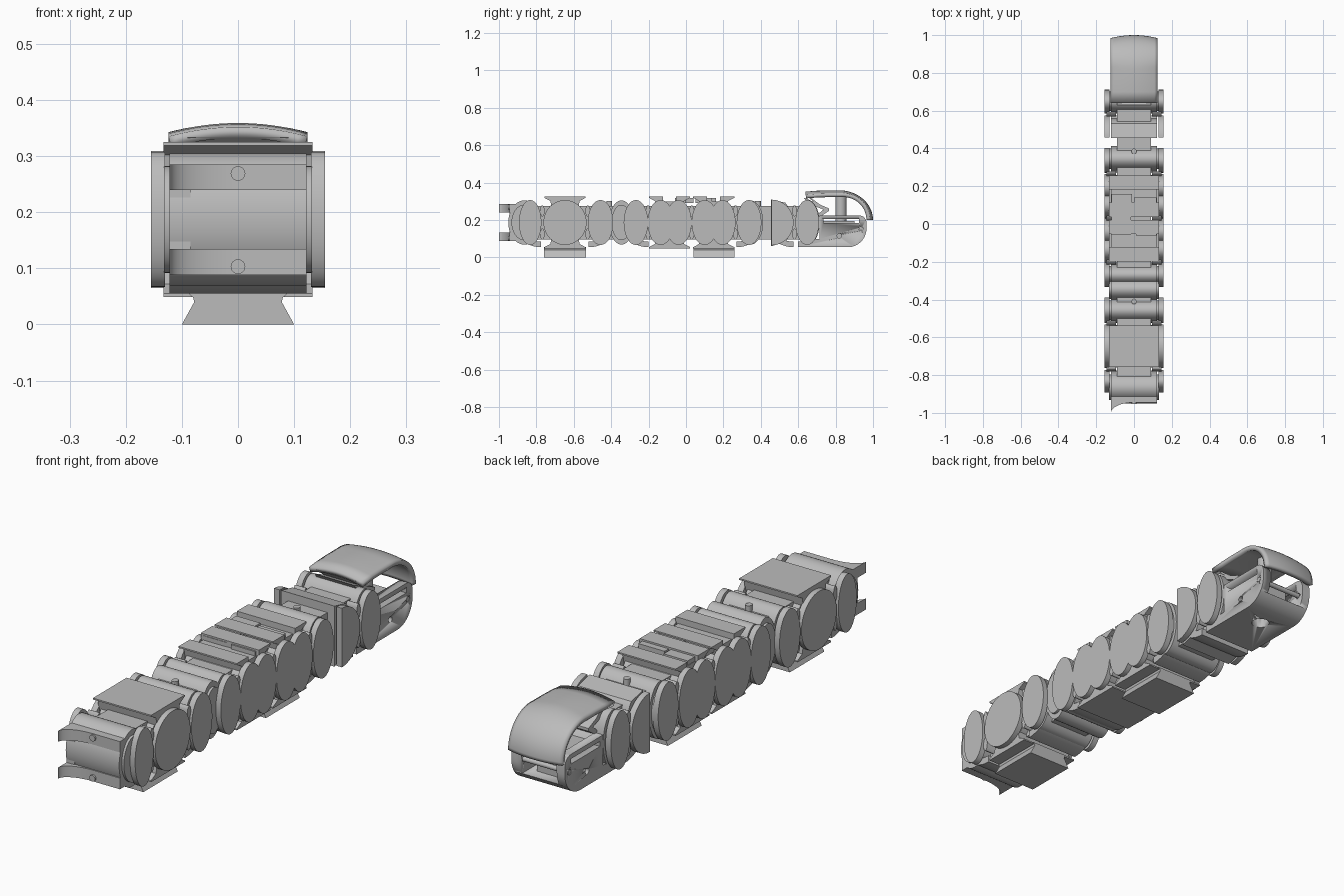
import bpy, bmesh, math

cube = bpy.data.objects.get("Cube")
if cube:
    bpy.data.objects.remove(cube)

grey = bpy.data.materials.new("plain_grey")
grey.use_nodes = True
grey.diffuse_color = (0.5, 0.5, 0.5, 1)
grey.node_tree.nodes["Principled BSDF"].inputs["Base Color"].default_value = (0.5, 0.5, 0.5, 1)

ZC = 0.187  # height of the joint axis
W = 0.122   # half width of the bodies


def finish(name, bm):
    bmesh.ops.recalc_face_normals(bm, faces=bm.faces)
    mesh = bpy.data.meshes.new(name)
    bm.to_mesh(mesh)
    bm.free()
    mesh.materials.append(grey)
    ob = bpy.data.objects.new(name, mesh)
    bpy.context.collection.objects.link(ob)
    bpy.ops.object.select_all(action='DESELECT')
    ob.select_set(True)
    bpy.context.view_layer.objects.active = ob
    bpy.ops.object.shade_smooth_by_angle(angle=math.radians(30))
    return ob


def prism(name, outline, lo, hi, axis='x'):
    """Extrude a 2D outline: (y, z) along x, (x, z) along y or (x, y) along z."""
    place = {'x': lambda p, t: (t, p[0], p[1]),
             'y': lambda p, t: (p[0], t, p[1]),
             'z': lambda p, t: (p[0], p[1], t)}[axis]
    bm = bmesh.new()
    a = [bm.verts.new(place(p, lo)) for p in outline]
    b = [bm.verts.new(place(p, hi)) for p in outline]
    bm.faces.new(a)
    bm.faces.new(b)
    for i in range(len(a)):
        j = (i + 1) % len(a)
        bm.faces.new((a[i], a[j], b[j], b[i]))
    return finish(name, bm)


def box(name, x0, x1, y0, y1, z0, z1):
    return prism(name, [(y0, z0), (y1, z0), (y1, z1), (y0, z1)], x0, x1)


def arc(c, d, rx, ry, a0, a1, n=16):
    """Points on an ellipse between two angles in degrees."""
    return [(c + rx * math.cos(math.radians(a0 + (a1 - a0) * i / n)),
             d + ry * math.sin(math.radians(a0 + (a1 - a0) * i / n))) for i in range(n + 1)]


def oval(c, d, rx, ry, n=48):
    return arc(c, d, rx, ry, 0, 360, n)[:-1]


def both_sides(name, outline, x0, x1):
    prism("left_" + name, outline, x0, x1)
    prism("right_" + name, outline, -x1, -x0)


def cut(ob, cutter):
    mod = ob.modifiers.new("cut", 'BOOLEAN')
    mod.object = cutter
    mod.solver = 'EXACT'
    bpy.context.view_layer.objects.active = ob
    bpy.ops.object.modifier_apply(modifier=mod.name)
    bpy.data.objects.remove(cutter)


# Inner spine joining all the modules
box("spine", -0.09, 0.09, -0.84, 0.68, 0.095, 0.275)

# Side joint discs: centre and half length
DISCS = [(-0.833, 0.06), (-0.647, 0.115), (-0.457, 0.068), (-0.268, 0.065),
         (-0.135, 0.07), (-0.04, 0.07), (0.1, 0.07), (0.195, 0.07),
         (0.337, 0.066), (0.648, 0.063)]
for y, hw in DISCS:
    both_sides("joint_disc", oval(y, ZC, hw, 0.12), 0.13, 0.155)
both_sides("half_disc", arc(0.457, ZC, 0.118, 0.122, -90, 90, 28), 0.13, 0.155)

# Rounded barrel bodies between the discs
for y, hw in [(-0.865, 0.085), (-0.457, 0.066), (-0.345, 0.066), (-0.27, 0.06),
              (0.345, 0.068), (0.65, 0.065)]:
    prism("barrel", oval(y, ZC, hw, 0.118), -W, W)
    both_sides("barrel_hub", oval(y, ZC, hw * 0.8, 0.095), W, 0.132)
prism("rear_barrel", [(0.455, 0.06)] + arc(0.5, ZC, 0.062, 0.122, -60, 60) + [(0.455, 0.31)], -W, W)
prism("centre_barrel", oval(-0.647, ZC, 0.105, 0.112), -W, W)
for y in (-0.135, -0.04, 0.1, 0.195):
    prism("centre_barrel", oval(y, ZC, 0.06, 0.1), -W, W)

# Curved lower shells, each turned towards or away from the front
for y, side in [(-0.52, 1), (-0.2, -1), (0.27, 1), (0.575, -1), (-0.775, -1)]:
    shell = arc(y, 0.15, 0.125, 0.095, -90, -30)
    inner = arc(y, 0.15, 0.105, 0.065, -30, -90)
    prism("lower_shell", [(y + side * (p[0] - y), p[1]) for p in shell + inner], -W, W)

# Thin link ends in the gaps between joints
for y in (-0.768, -0.526, -0.203, 0.03, 0.265, 0.58):
    for z in (ZC - 0.062, ZC + 0.062):
        both_sides("link_end", oval(y, z, 0.012, 0.03, 20), 0.095, 0.145)

# Flared plates above and below the three full modules
for y, split in [(-0.647, False), (-0.088, True), (0.148, True)]:
    for s, name in [(1, "top_plate"), (-1, "bottom_plate")]:
        plate = [(y + dy, ZC + s * h) for dy, h in
                 [(-0.11, 0.138), (0.11, 0.138), (0.11, 0.132), (0.078, 0.115), (0.07, 0.07),
                  (-0.07, 0.07), (-0.078, 0.115), (-0.11, 0.132)]]
        if s < 0 or not split:
            prism(name, plate, -0.133, 0.133)
            continue
        # Split top: outer flanges with a stepped tongue on each half
        mid = [(y - 0.035, 0.25), (y + 0.035, 0.25), (y + 0.035, 0.3), (y - 0.035, 0.3)]
        front = [plate[0], (y - 0.035, 0.325), (y - 0.035, 0.257), plate[5], plate[6], plate[7]]
        back = [(y + 0.035, 0.325), plate[1], plate[2], plate[3], plate[4], (y + 0.035, 0.257)]
        prism("top_flange", front, -0.133, 0.133)
        prism("top_flange", back, -0.133, 0.133)
        prism("top_floor", mid, -W, W)
box("left_tongue", 0.01, 0.12, -0.06, 0.0, 0.29, 0.318)
box("right_tongue", -0.12, -0.015, -0.055, 0.04, 0.29, 0.318)
box("left_tongue", 0.0, 0.12, 0.08, 0.14, 0.29, 0.318)
box("right_tongue", -0.12, -0.01, 0.05, 0.16, 0.29, 0.318)

# Dovetail feet
half = [(0.1, 0), (0.078, 0.04), (0.08, 0.048), (0.088, 0.055)]
for y0, y1 in [(-0.76, -0.535), (0.04, 0.26)]:
    prism("dovetail_foot", half + [(-x, z) for x, z in reversed(half)], y0, y1, 'y')

# Front clip: two prongs with one curved corner, a side wall and pins
prong = [(-W, -0.84)] + arc(0.0, -1.0, 0.122, 0.055, 180, 90) + [(W, -0.945), (W, -0.84)]
for z0, z1 in [(0.088, 0.134), (0.24, 0.285)]:
    prism("clip_prong", prong, z0, z1, 'z')
box("clip_side_wall", -W, -0.085, -0.945, -0.85, 0.13, 0.243)
box("clip_back_wall", -W, W, -0.9, -0.84, 0.085, 0.29)
for z in (0.103, 0.269):
    prism("clip_pin", oval(0, z, 0.013, 0.013, 24), -0.952, -0.93, 'y')
for y in (0.385, -0.41):
    prism("top_pin", oval(0, y, 0.013, 0.015, 24), 0.25, 0.302, 'z')

# Tail housing: rounded block with a cavity, slots and pin holes
housing = prism("tail_housing", [(0.6, 0.055)] + arc(0.865, 0.155, 0.1, 0.1, -90, 0)
                + arc(0.925, 0.185, 0.04, 0.04, 0, 90, 8) + [(0.715, 0.225), (0.715, 0.1), (0.6, 0.085)], -W, W)
cut(housing, box("cavity_cutter", -0.085, 0.085, 0.73, 1.1, 0.1, 0.3))
cut(housing, box("slot_cutter", -0.3, 0.3, 0.735, 0.925, 0.185, 0.206))
cut(housing, prism("hole_cutter", oval(0.82, 0.115, 0.012, 0.012, 20), -0.3, 0.3))
cut(housing, prism("hole_cutter", oval(0.935, 0.155, 0.012, 0.012, 20), -0.3, 0.3))
cut(housing, prism("drain_cutter", oval(0, 0.8, 0.035, 0.035, 32), -0.1, 0.2, 'z'))
box("cavity_block", -0.05, 0.05, 0.73, 0.9, 0.095, 0.195)
prism("cross_pin", oval(0.935, 0.155, 0.01, 0.01, 20), -W, W)

# Post and bent spring arm holding the lid
prism("lid_post", oval(0, 0.828, 0.03, 0.03, 32), 0.18, 0.345, 'z')
prism("spring_arm", [(0.63, 0.32), (0.765, 0.262), (0.765, 0.25), (0.69, 0.2), (0.68, 0.21),
                     (0.735, 0.256), (0.65, 0.29)], -0.09, 0.09)
prism("spring_lip", [(0.64, 0.333), (0.65, 0.333), (0.72, 0.28), (0.71, 0.275)], -0.09, 0.09)

# Crowned lid curving down over the tail
path = [(0.64, 0.352), (0.7, 0.357), (0.76, 0.359)] + arc(0.82, 0.2, 0.18, 0.159, 90, 0, 20)
bm = bmesh.new()
rows = []
for i in range(17):
    u = i / 8 - 1
    row = []
    for y, z in path:
        t = max(0, (y - 0.82) / 0.18)
        row.append(bm.verts.new((0.124 * u, y - 0.016 * t * u * u, z - 0.017 * (1 - t) * u * u)))
    rows.append(row)
for a, b in zip(rows, rows[1:]):
    for j in range(len(path) - 1):
        bm.faces.new((a[j], b[j], b[j + 1], a[j + 1]))
bmesh.ops.recalc_face_normals(bm, faces=bm.faces)
if sum(f.normal.z for f in bm.faces) < 0:
    bmesh.ops.reverse_faces(bm, faces=bm.faces)
lid = finish("tail_lid", bm)
if sum(p.normal.z for p in lid.data.polygons) < 0:
    lid.data.flip_normals()
solid = lid.modifiers.new("thickness", 'SOLIDIFY')
solid.thickness = 0.02
solid.offset = -1
